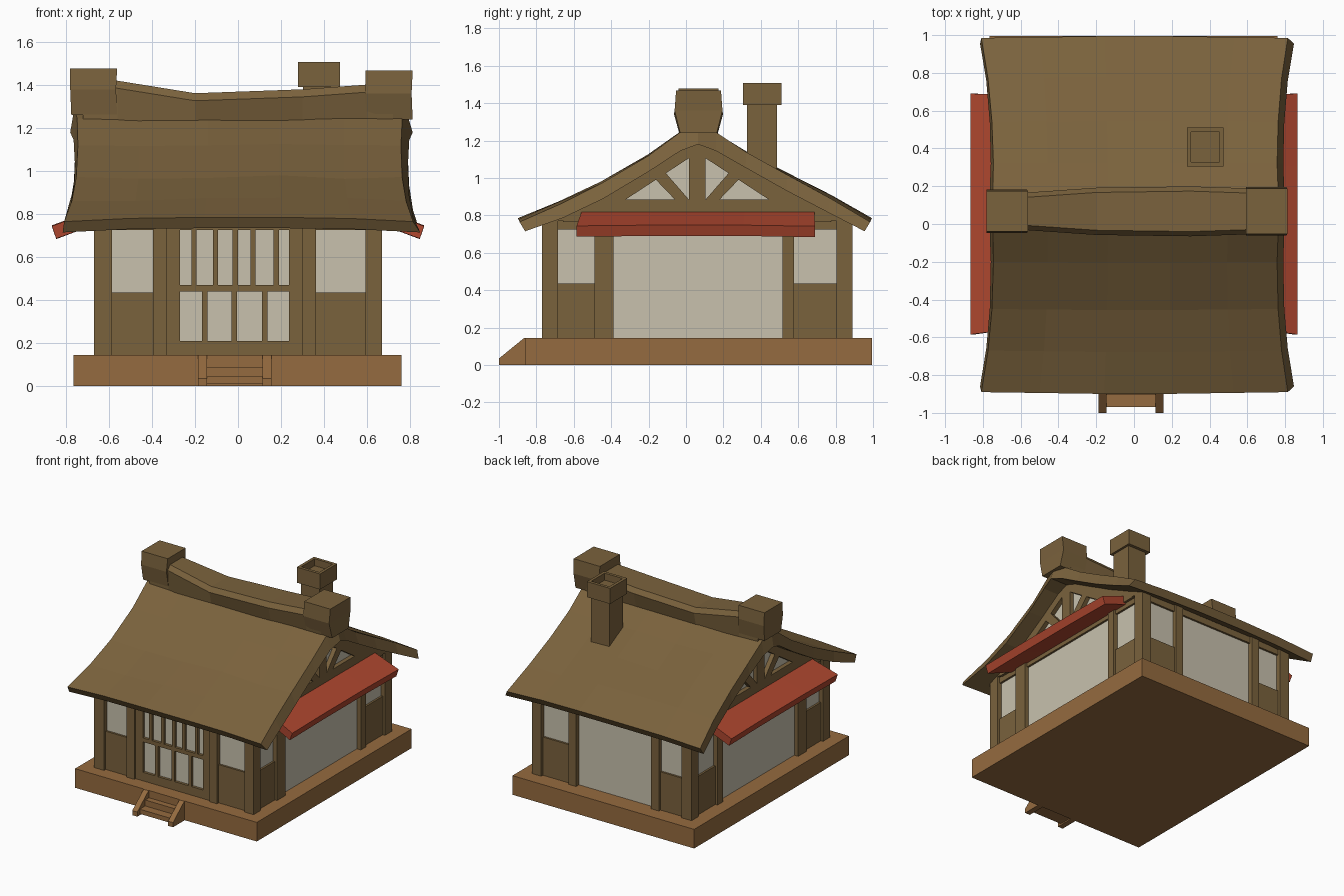
import bpy, bmesh, math, random

if "Cube" in bpy.data.objects:
    bpy.data.objects.remove(bpy.data.objects["Cube"])
random.seed(4)


def material(name, c):
    m = bpy.data.materials.new(name)
    m.diffuse_color = (*c, 1)
    m.use_nodes = True
    m.node_tree.nodes["Principled BSDF"].inputs["Base Color"].default_value = m.diffuse_color
    return m


BROWN = material("dark timber", (0.195, 0.122, 0.046))
WOOD = material("base wood", (0.30, 0.147, 0.05))
RED = material("awning red", (0.42, 0.062, 0.028))
CREAM = material("cream panel", (0.58, 0.535, 0.42))


def finish(name, bm, mat):
    bmesh.ops.recalc_face_normals(bm, faces=bm.faces)
    me = bpy.data.meshes.new(name)
    bm.to_mesh(me)
    bm.free()
    me.materials.append(mat)
    ob = bpy.data.objects.new(name, me)
    bpy.context.collection.objects.link(ob)
    return ob


def add_loft(bm, rings, strip=False):
    vs = [[bm.verts.new(p) for p in r] for r in rings]
    n = len(vs[0])
    for a, b in zip(vs, vs[1:]):
        for i in range(n):
            bm.faces.new((a[i], a[(i + 1) % n], b[(i + 1) % n], b[i]))
    for r in (vs[0], vs[-1]):
        if strip:   # thin sheet: close the end with a row of quads
            for i in range(n // 2 - 1):
                bm.faces.new((r[i], r[i + 1], r[n - 2 - i], r[n - 1 - i]))
        else:
            bm.faces.new(r)


def loft(name, rings, mat, strip=False):
    bm = bmesh.new()
    add_loft(bm, rings, strip)
    return finish(name, bm, mat)


def rect(x0, x1, y0, y1, z):
    return [(x0, y0, z), (x1, y0, z), (x1, y1, z), (x0, y1, z)]


def boxes(name, items, mat):
    bm = bmesh.new()
    for x0, x1, y0, y1, z0, z1 in items:
        add_loft(bm, [rect(x0, x1, y0, y1, z0), rect(x0, x1, y0, y1, z1)])
    return finish(name, bm, mat)


def prisms(name, profiles, x0, x1, mat):
    """Extrude (y, z) profiles along x."""
    bm = bmesh.new()
    for p in profiles:
        add_loft(bm, [[(x, y, z) for y, z in p] for x in (x0, x1)])
    return finish(name, bm, mat)


# platform and front steps
boxes("platform", [(-0.765, 0.76, -0.86, 0.995, 0, 0.145)], WOOD)
side = [(-1, 0), (-1, 0.035), (-0.865, 0.145), (-0.855, 0.145), (-0.855, 0)]
prisms("step_side_left", [side], -0.187, -0.145, WOOD)
prisms("step_side_right", [side], 0.113, 0.155, WOOD)
boxes("step_treads", [(-0.15, 0.12, -0.97, -0.85, 0.01, 0.045),
                      (-0.15, 0.12, -0.905, -0.85, 0.045, 0.09)], WOOD)

# cream wall core
boxes("wall_panels", [(-0.637, 0.637, -0.735, 0.855, 0.14, 0.78)], CREAM)

# posts and lower panels, front and back walls
posts, panels = [], []
for y0, y1, p0, p1 in ((-0.77, -0.70, -0.75, -0.70), (0.82, 0.89, 0.82, 0.87)):
    for x0, x1 in ((-0.67, -0.585), (-0.395, -0.33), (0.30, 0.362), (0.592, 0.67)):
        posts.append((x0, x1, y0, y1, 0.145, 0.78))
    for x0, x1 in ((-0.60, -0.38), (0.35, 0.60)):
        panels.append((x0, x1, p0, p1, 0.145, 0.435))
    posts.append((-0.65, 0.65, p0, p1, 0.725, 0.775))
# side walls
for s in (-1, 1):
    a, b = sorted((s * 0.60, s * 0.67))
    c, d = sorted((s * 0.60, s * 0.652))
    for y0, y1 in ((-0.765, -0.685), (-0.49, -0.388), (0.515, 0.578), (0.805, 0.885)):
        posts.append((a, b, y0, y1, 0.145, 0.775))
    for y0, y1 in ((-0.70, -0.47), (0.56, 0.82)):
        panels.append((c, d, y0, y1, 0.145, 0.437))
    posts.append((c, d, -0.74, 0.86, 0.725, 0.785))
boxes("wall_posts", posts, BROWN)
boxes("lower_wall_panels", panels, BROWN)

# lattice door
door = [(-0.335, -0.27, 0.145, 0.74), (0.237, 0.305, 0.145, 0.74),
        (-0.28, 0.24, 0.145, 0.21), (-0.28, 0.24, 0.44, 0.47)]
door += [(x - 0.012, x + 0.012, 0.46, 0.74) for x in (-0.205, -0.105, -0.013, 0.07, 0.178)]
door += [(x - 0.013, x + 0.013, 0.2, 0.45) for x in (-0.155, -0.018, 0.125)]
boxes("door_lattice", [(x0, x1, -0.755, -0.70, z0, z1) for x0, x1, z0, z1 in door], BROWN)

# gable wall and timber truss, both ends
MID = 0.06


def both(p):
    return [p, [(2 * MID - y, z) for y, z in p]]


prisms("gable_wall", [[(-0.62, 0.76), (-0.2, 1.05), (MID, 1.2), (0.32, 1.05), (0.74, 0.76)]],
       -0.637, 0.637, CREAM)
rafter = [(-0.75, 0.775), (-0.45, 0.92), (-0.2, 1.07), (MID, 1.22), (MID, 1.135), (-0.33, 0.88), (-0.5, 0.76)]
strut = [(-0.17, 1.0), (-0.12, 1.04), (0.015, 0.885), (-0.05, 0.875)]
truss = both(rafter) + both(strut)
truss += [[(0.017, 0.86), (0.103, 0.86), (0.103, 1.18), (0.017, 1.18)],
          [(-0.66, 0.765), (0.78, 0.765), (0.60, 0.885), (-0.48, 0.885)]]
prisms("gable_truss_right", truss, 0.60, 0.67, BROWN)
prisms("gable_truss_left", truss, -0.67, -0.60, BROWN)

# red side awnings
for s, name in ((1, "awning_right"), (-1, "awning_left")):
    rings = []
    for t, drop in ((0, 0.004), (0.3, 0), (0.7, 0), (1, 0.006)):
        yi, yo = -0.555 + t * 1.24, -0.585 + t * 1.275
        rings.append([(s * 0.64, yi, 0.83), (s * 0.865, yo, 0.748 - drop),
                      (s * 0.845, yo, 0.69 - drop), (s * 0.64, yi, 0.76)])
    loft(name, rings, RED)

# sagging roof: thick sheet lofted along x; columns are y, top z, thickness
profile = [(-0.89, 0.785, 0.05), (-0.67, 0.87, 0.075), (-0.45, 0.975, 0.085), (-0.2, 1.12, 0.085),
           (-0.03, 1.245, 0.10), (0.065, 1.29, 0.11), (0.16, 1.245, 0.10), (0.32, 1.14, 0.085),
           (0.54, 1.02, 0.085), (0.77, 0.90, 0.075), (0.985, 0.785, 0.05)]
rings = []
stations = (-1, -0.62, -0.2, 0.25, 0.65, 1)
for u in stations:
    top, under = [], []
    inner = 0 < abs(u) < 1
    for k, (y, z, th) in enumerate(profile):
        f = abs(k - 5) / 5                       # 0 at ridge, 1 at eave
        edge = 0.778 - 0.10 * f * (1 - f) + 0.035 * f ** 3
        edge2 = edge + 0.022
        wob = random.uniform(-0.012, 0.010) if inner and 0 < f < 1 else 0
        droop = -0.02 * abs(u) ** 3 * f ** 4
        shift = 0.012 * f * math.copysign(1, k - 5) * (1 - abs(u))
        off = 0.006 if u > 0 else -0.012 * (1 - f)
        xo = -0.012 if u < 0 else 0.012
        top.append((u * edge - xo * 0.4 + (off if u > 0 else -off), y + shift, z + wob + droop))
        uy = y + (0.03 if k < 5 else -0.03) * f ** 4
        under.append((u * edge2 + (0.012 if u > 0 else 0.02) * abs(u), uy + shift, z - th + droop))
    rings.append(top + under[::-1])
loft("thatched_roof", rings, BROWN, strip=True)

# ridge cap: flared section, dipping in the middle
rings = []
for x, w, zt in ((-0.72, 0.10, 1.43), (-0.56, 0.10, 1.42), (-0.2, 0.125, 1.362),
                 (0.3, 0.132, 1.38), (0.6, 0.122, 1.402), (0.72, 0.12, 1.41)):
    sec = [(-0.098, 1.22), (-w, zt - 0.035), (-w + 0.025, zt), (w - 0.025, zt), (w, zt - 0.035), (0.098, 1.22)]
    rings.append([(x, 0.067 + y, z) for y, z in sec])
loft("ridge_cap", rings, BROWN)

# ridge end blocks, narrower at the neck
for name, x0, x1, w, zb, zt in (("ridge_end_left", -0.78, -0.562, 0.115, 1.26, 1.478),
                                ("ridge_end_right", 0.592, 0.812, 0.128, 1.24, 1.468)):
    c = 0.067
    loft(name, [rect(x0 + 0.005, x1, c - 0.098, c + 0.098, zb),
                rect(x0, x1 - 0.005, c - w, c + w, zb + 0.12),
                rect(x0, x1, c - w + 0.008, c + w - 0.008, zt)], BROWN)

# chimney with hollow cap
boxes("chimney_shaft", [(0.302, 0.458, 0.325, 0.487, 0.98, 1.40)], BROWN)
loft("chimney_cap", [rect(0.28, 0.475, 0.305, 0.51, 1.39), rect(0.28, 0.475, 0.305, 0.51, 1.508),
                     rect(0.302, 0.453, 0.328, 0.487, 1.508), rect(0.302, 0.453, 0.328, 0.487, 1.455)], BROWN)
